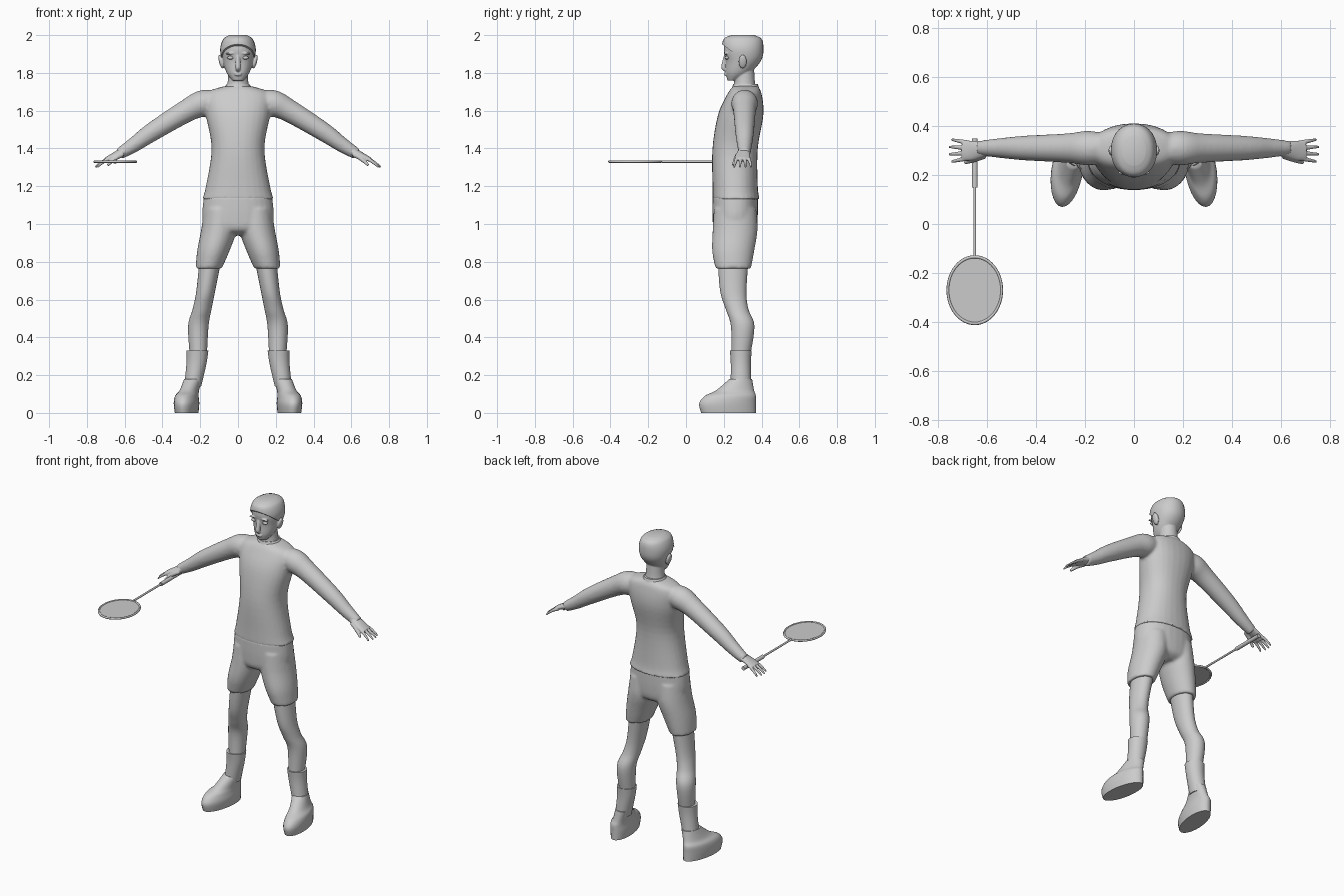
import bpy, bmesh
from math import cos, sin, tau, radians
from mathutils import Matrix, Vector

default_cube = bpy.data.objects.get("Cube")
if default_cube:
    bpy.data.objects.remove(default_cube)

grey = bpy.data.materials.new("plain grey")
grey.use_nodes = True
grey.diffuse_color = (.6, .6, .6, 1)
grey.node_tree.nodes["Principled BSDF"].inputs["Base Color"].default_value = grey.diffuse_color

UP = Vector((0, 0, 1))
SIDES = {"left": 1, "right": -1}


def slab(z, front, back, half, x=0):
    """Level ring given by its front and back edges and half width."""
    return x, (front + back) / 2, z, half, (back - front) / 2


def bead(x, y, z, radius, ratio=1):
    """Limb ring given by its centre and radius."""
    return x, y, z, radius, radius * ratio


def spline(rows, steps=5):
    """Smooth curve through every ring."""
    out, last = [], len(rows) - 1
    for i in range(last):
        before, start, end, after = (Vector(rows[min(max(k, 0), last)]) for k in range(i - 1, i + 3))
        for step in range(steps):
            t = step / steps
            slope_in, slope_out = (end - before) / 2, (after - start) / 2
            bend = t * t * (3 - 2 * t)
            out.append(start.lerp(end, bend) + slope_in * t * (1 - t) ** 2 - slope_out * t * t * (1 - t))
    return out + [Vector(rows[-1])]


def loft(bm, rows, side=1, along=False, square=1, sides=28):
    """Closed skin over rings, level or set across the path."""
    rows = spline(rows)
    centres = [Vector(row[:3]) for row in rows]
    rings = []
    for i, row in enumerate(rows):
        across, other = Vector((1, 0, 0)), Vector((0, 1, 0))
        if along:
            path = centres[min(i + 1, len(rows) - 1)] - centres[max(i - 1, 0)]
            across = path.cross(UP).normalized()
            other = across.cross(path).normalized()
        ring = []
        for k in range(sides):
            c, s = cos(tau * k / sides), sin(tau * k / sides)
            c, s = (abs(w) ** square * (1 if w > 0 else -1) for w in (c, s))
            point = centres[i] + across * c * row[3] + other * s * row[4]
            ring.append(bm.verts.new((point.x * side, point.y, point.z)))
        rings.append(ring)
    for low, high in zip(rings, rings[1:]):
        for k in range(sides):
            bm.faces.new((low[k - 1], low[k], high[k], high[k - 1]))
    bm.faces.new(rings[0])
    bm.faces.new(rings[-1])


def finger(bm, side, start, end, radius):
    """Tapered, slightly bent finger between two points."""
    start, end = Vector(start), Vector(end)
    rows = []
    for t in (0, .4, .8, 1):
        middle = start.lerp(end, t) + UP * t * (1 - t) * .03
        rows.append(bead(*middle, radius * (1 - t * t / 2)))
    loft(bm, rows, side, along=True, sides=12)


def ball(bm, centre, size, tilt=0):
    matrix = Matrix.Translation(centre) @ Matrix.Rotation(tilt, 4, 'Y') @ Matrix.Diagonal((*size, 1))
    bmesh.ops.create_uvsphere(bm, u_segments=20, v_segments=12, radius=1, matrix=matrix)


def finish(name, bm, voxel=0):
    """Make the object; a voxel size fuses its pieces into one skin."""
    bmesh.ops.recalc_face_normals(bm, faces=bm.faces)
    mesh = bpy.data.meshes.new(name)
    bm.to_mesh(mesh)
    bm.free()
    mesh.materials.append(grey)
    ob = bpy.data.objects.new(name, mesh)
    bpy.context.collection.objects.link(ob)
    bpy.ops.object.select_all(action='DESELECT')
    ob.select_set(True)
    bpy.context.view_layer.objects.active = ob
    bpy.ops.object.shade_smooth_by_angle(angle=radians(45))
    if voxel:
        fuse = ob.modifiers.new("fuse", 'REMESH')
        fuse.mode, fuse.voxel_size, fuse.use_smooth_shade = 'VOXEL', voxel, True
        soften = ob.modifiers.new("soften", 'SMOOTH')
        soften.factor, soften.iterations = .5, 4


# Shirt and arms in one skin
bm = bmesh.new()
loft(bm, [slab(1.13, .14, .39, .19), slab(1.2, .14, .38, .17), slab(1.4, .14, .38, .14),
          slab(1.58, .17, .41, .17), slab(1.69, .22, .4, .17), slab(1.73, .25, .38, .07)], square=.9)
for side in SIDES.values():
    loft(bm, [bead(.08, .31, 1.65, .05), bead(.18, .31, 1.64, .07), bead(.27, .31, 1.6, .06),
              bead(.45, .31, 1.49, .05), bead(.55, .31, 1.42, .04), bead(.63, .31, 1.37, .03)],
         side, along=True)
finish("shirt_and_arms", bm, voxel=.009)

# Collar band
bm = bmesh.new()
loft(bm, [slab(1.71, .24, .39, .08), slab(1.74, .25, .38, .06)])
finish("collar", bm)

# Hands: palm, four spread fingers and a thumb
for label, side in SIDES.items():
    bm = bmesh.new()
    loft(bm, [bead(.59, .31, 1.39, .03, .9), bead(.66, .3, 1.36, .04, .4), bead(.7, .3, 1.34, .04, .3)],
         side, along=True)
    for i in range(4):
        offset = i - 1.5
        tip = .76 - .01 * abs(offset)
        finger(bm, side, (.67, .3 + .02 * offset, 1.35), (tip, .3 + .03 * offset, 1.3), .01)
    finger(bm, side, (.61, .28, 1.37), (.69, .25, 1.31), .014)
    finish(label + "_hand", bm, voxel=.0035)

# Head: neck, skull, nose, lips, brows and ears
SKULL = [slab(1.76, .22, .27, .03), slab(1.8, .21, .34, .06), slab(1.86, .21, .39, .08),
         slab(1.92, .2, .4, .087), slab(1.97, .21, .39, .07), slab(1.99, .25, .35, .04)]
bm = bmesh.new()
loft(bm, [bead(0, .31, 1.69, .07), bead(0, .31, 1.75, .055), bead(0, .31, 1.85, .05)])
loft(bm, SKULL, square=.95)
loft(bm, [bead(0, .21, 1.89, .01), bead(0, .2, 1.83, .014), bead(0, .21, 1.81, .01)])
for z in (1.79, 1.797):
    ball(bm, (0, .21, z), (.02, .008, .005))
for side in SIDES.values():
    ball(bm, (side * .04, .21, 1.903), (.026, .01, .006), tilt=side * .12)
    ball(bm, (side * .09, .3, 1.86), (.011, .022, .038), tilt=side * .25)
finish("head", bm, voxel=.004)

# Eyes
for label, side in SIDES.items():
    bm = bmesh.new()
    ball(bm, (side * .04, .216, 1.88), (.017, .011, .009))
    finish(label + "_eye", bm)

# Hair: a grown skull trimmed along the hairline
bm = bmesh.new()
grow = Vector((0, 0, .01, .007, .01))
loft(bm, [Vector(row) + grow for row in SKULL], square=.95)
cut = bmesh.ops.bisect_plane(bm, geom=bm.verts[:] + bm.edges[:] + bm.faces[:], plane_co=(0, .2, 1.945),
                             plane_no=(0, 1, 1.3), clear_inner=True)
rim_edges = [item for item in cut["geom_cut"] if isinstance(item, bmesh.types.BMEdge)]
bmesh.ops.contextual_create(bm, geom=rim_edges)
finish("hair", bm)

# Shorts: seat and two legs in one skin
bm = bmesh.new()
loft(bm, [slab(1.15, .14, .38, .18), slab(1.04, .14, .38, .19), slab(.97, .15, .37, .17),
          slab(.94, .2, .33, .1)], square=.9)
for side in SIDES.values():
    loft(bm, [bead(.09, .26, 1.08, .09, 1.25), bead(.1, .26, .97, .095, 1.25),
              bead(.13, .25, .86, .086, 1.3), bead(.155, .25, .765, .07, 1.35)], side)
finish("shorts", bm, voxel=.009)

# Legs, socks and shoes with toes turned out
LOWER = {
    "leg": [bead(.14, .25, .85, .06, 1.4), bead(.17, .25, .65, .05, 1.4), bead(.19, .27, .55, .05, 1.2),
            bead(.21, .3, .46, .054, 1.15), bead(.21, .29, .3, .045, 1.1)],
    "sock": [bead(.215, .29, .33, .058), bead(.22, .29, .26, .053), bead(.24, .29, .14, .045, 1.2)],
    "shoe": [slab(0, .08, .37, .06, .27), slab(.05, .07, .37, .065, .27), slab(.09, .1, .37, .06, .27),
             slab(.12, .16, .36, .05, .26), slab(.18, .23, .35, .046, .245)],
}
for label, side in SIDES.items():
    for part, rows in LOWER.items():
        bm = bmesh.new()
        loft(bm, rows, side)
        if part == "shoe":
            for v in bm.verts:
                v.co.x += side * (.24 - v.co.y) * .13
        finish(label + "_" + part, bm)

# Racket lying flat in the right hand
GRIP_X, GRIP_Z, FACE_Y = -.65, 1.33, -.27
for part, start, end, radius in (("grip", .35, .15, .012), ("shaft", .16, FACE_Y + .14, .006)):
    bm = bmesh.new()
    loft(bm, [bead(GRIP_X, y, GRIP_Z, radius) for y in (start, end)], along=True, sides=12)
    finish("racket_" + part, bm)

bpy.ops.mesh.primitive_torus_add(major_segments=48, minor_segments=8, major_radius=1, minor_radius=.05,
                                 location=(GRIP_X, FACE_Y, GRIP_Z))
frame = bpy.context.object
frame.name = "racket_frame"
frame.scale = (.11, .136, .13)
frame.data.materials.append(grey)
bpy.ops.object.shade_smooth()

bm = bmesh.new()
bmesh.ops.create_cone(bm, cap_ends=True, segments=48, radius1=1, radius2=1, depth=1)
bm.transform(Matrix.Translation((GRIP_X, FACE_Y, GRIP_Z)) @ Matrix.Diagonal((.11, .136, .004, 1)))
finish("racket_strings", bm)
